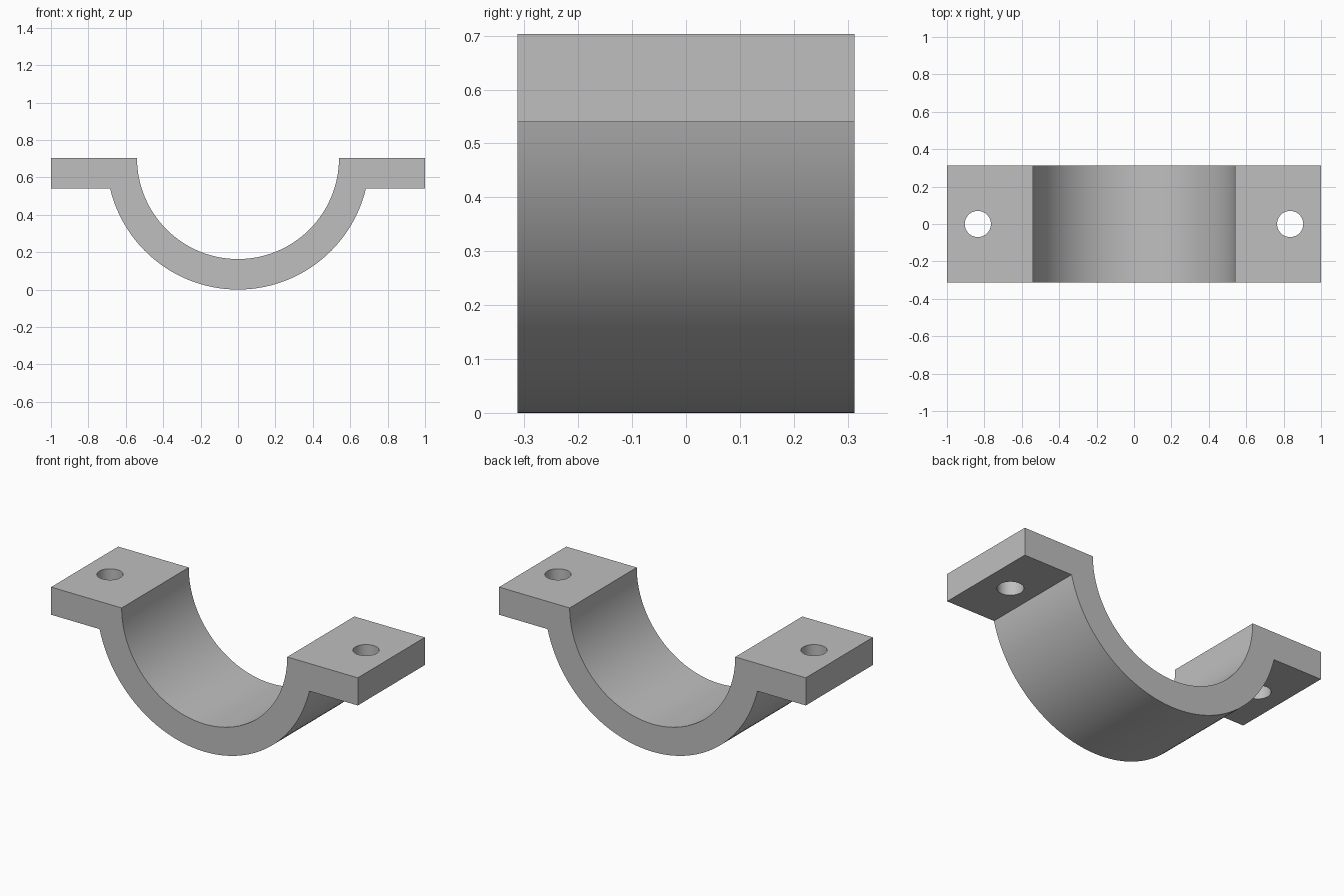
import bpy, bmesh, math

cube = bpy.data.objects.get("Cube")
if cube:
    bpy.data.objects.remove(cube, do_unlink=True)

TOP, FLANGE_Z, HALF_DEPTH = 0.703, 0.54, 0.3125
R_IN, R_OUT = 0.54, 0.703
HOLE_X, HOLE_R = 0.835, 0.07
SEGMENTS = 64

grey = bpy.data.materials.new("plain grey")
grey.use_nodes = True
colour = (0.52, 0.52, 0.52, 1)
grey.diffuse_color = colour
grey.node_tree.nodes["Principled BSDF"].inputs["Base Color"].default_value = colour


def arc(radius, start, end):
    """Points on a circle about the saddle axis, as (x, z)."""
    angles = [start + (end - start) * i / SEGMENTS for i in range(SEGMENTS + 1)]
    return [(radius * math.cos(a), TOP + radius * math.sin(a)) for a in angles]


# Clamp outline: inner arc, left flange, outer arc, right flange
dip = math.asin((TOP - FLANGE_Z) / R_OUT)
outline = arc(R_IN, -math.pi, 0)
outline += [(1, TOP), (1, FLANGE_Z)]
outline += arc(R_OUT, -dip, dip - math.pi)
outline += [(-1, FLANGE_Z), (-1, TOP)]

# Extrude the outline along y
bm = bmesh.new()
face = bm.faces.new([bm.verts.new((x, -HALF_DEPTH, z)) for x, z in outline])
extruded = bmesh.ops.extrude_face_region(bm, geom=[face])["geom"]
bmesh.ops.translate(bm, vec=(0, 2 * HALF_DEPTH, 0),
                    verts=[v for v in extruded if isinstance(v, bmesh.types.BMVert)])
bmesh.ops.recalc_face_normals(bm, faces=bm.faces)
mesh = bpy.data.meshes.new("saddle_clamp")
bm.to_mesh(mesh)
bm.free()
mesh.materials.append(grey)
clamp = bpy.data.objects.new("saddle_clamp", mesh)
bpy.context.collection.objects.link(clamp)

# Bolt holes through both flanges
for side, name in ((1, "left"), (-1, "right")):
    bpy.ops.mesh.primitive_cylinder_add(vertices=48, radius=HOLE_R, depth=0.4,
                                        location=(side * HOLE_X, 0, (TOP + FLANGE_Z) / 2))
    cutter = bpy.context.object
    cutter.name = name + "_bolt_hole_cutter"
    cutter.data.materials.append(grey)
    cutter.hide_render = True
    cut = clamp.modifiers.new(name + "_bolt_hole", 'BOOLEAN')
    cut.operation = 'DIFFERENCE'
    cut.solver = 'EXACT'
    cut.object = cutter

# Apply the cuts, then drop the cutters
bpy.ops.object.select_all(action='DESELECT')
clamp.select_set(True)
bpy.context.view_layer.objects.active = clamp
for cut in list(clamp.modifiers):
    cutter = cut.object
    bpy.ops.object.modifier_apply(modifier=cut.name)
    bpy.data.objects.remove(cutter, do_unlink=True)
bpy.ops.object.shade_smooth_by_angle(angle=math.radians(30))
